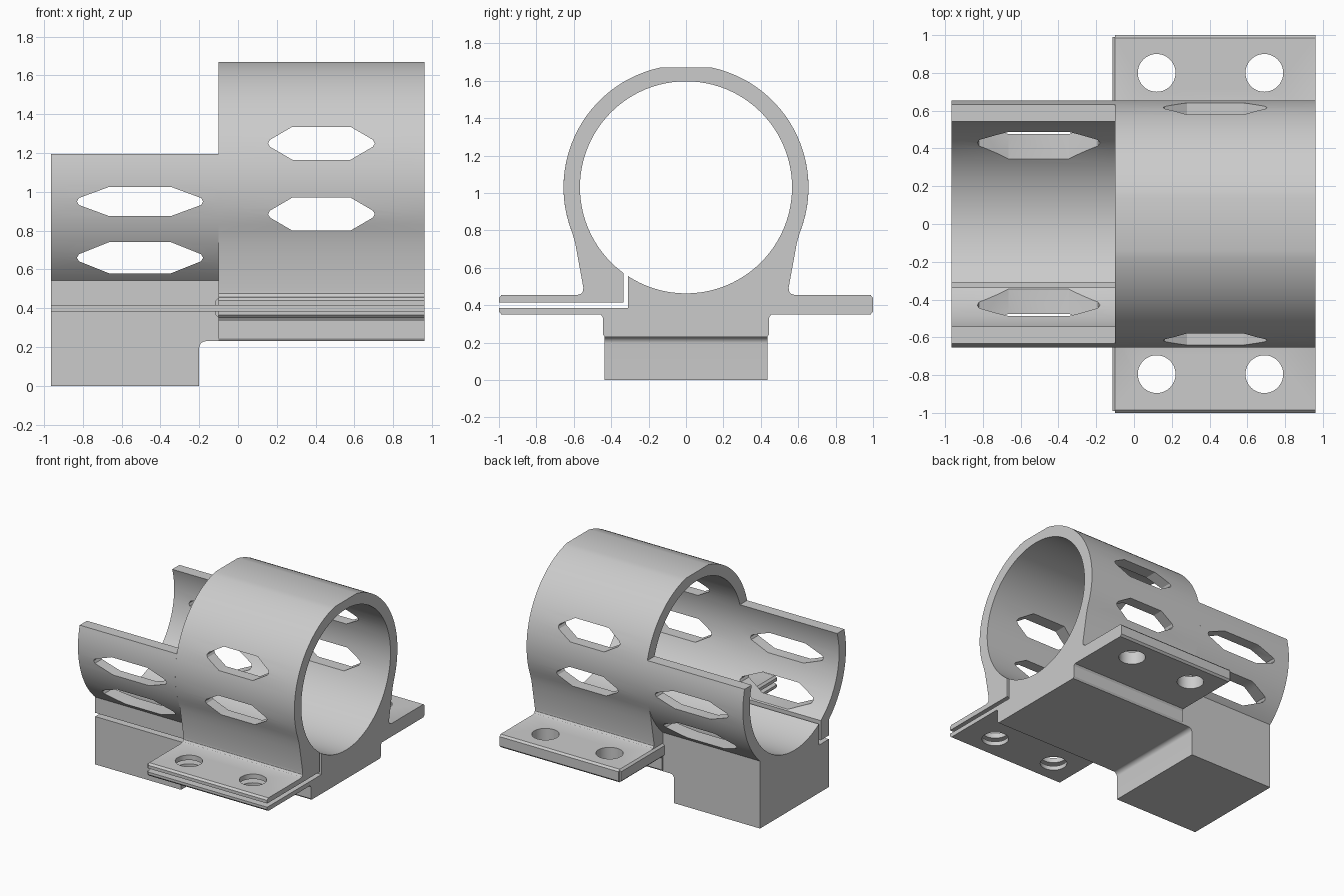
import bpy, bmesh
from math import sin, cos, asin, pi, sqrt

if "Cube" in bpy.data.objects:
    bpy.data.objects.remove(bpy.data.objects["Cube"])

# One plain grey material
grey = bpy.data.materials.new("light grey")
grey.use_nodes = True
grey.diffuse_color = (0.6, 0.6, 0.6, 1)
grey.node_tree.nodes["Principled BSDF"].inputs["Base Color"].default_value = (0.6, 0.6, 0.6, 1)

CENTRE, BORE, OUTER = 1.03, 0.567, 0.655      # tube axis height and radii
LEFT, STEP, RIGHT = -0.965, -0.1, 0.96        # tube ends and the step between halves
BLOCK = 0.437                                 # half depth of the base block


def prism(name, points, axis, start, end):
    """Extrude a closed 2D outline along an axis."""
    place = {"X": lambda u, v, t: (t, u, v),
             "Y": lambda u, v, t: (u, t, v),
             "Z": lambda u, v, t: (u, v, t)}[axis]
    bm = bmesh.new()
    rings = [[bm.verts.new(place(u, v, t)) for u, v in points] for t in (start, end)]
    n = len(points)
    for ring in rings:
        bm.faces.new(ring)
    for i in range(n):
        j = (i + 1) % n
        bm.faces.new((rings[0][i], rings[0][j], rings[1][j], rings[1][i]))
    bmesh.ops.recalc_face_normals(bm, faces=bm.faces)
    mesh = bpy.data.meshes.new(name)
    bm.to_mesh(mesh)
    bm.free()
    mesh.materials.append(grey)
    obj = bpy.data.objects.new(name, mesh)
    bpy.context.collection.objects.link(obj)
    return obj


def activate(obj):
    bpy.ops.object.select_all(action="DESELECT")
    obj.select_set(True)
    bpy.context.view_layer.objects.active = obj


def cut(obj, points, axis, start, end):
    """Subtract an extruded outline from an object."""
    cutter = prism("cutter", points, axis, start, end)
    cutter.hide_render = True
    mod = obj.modifiers.new("cut", "BOOLEAN")
    mod.operation, mod.solver, mod.object = "DIFFERENCE", "EXACT", cutter
    activate(obj)
    bpy.ops.object.modifier_apply(modifier=mod.name)
    bpy.data.objects.remove(cutter)


def arc(cu, cv, r, a, b, steps):
    return [(cu + r * cos(a + (b - a) * i / steps), cv + r * sin(a + (b - a) * i / steps))
            for i in range(steps + 1)]


def circle(cu, cv, r, n):
    return arc(cu, cv, r, 0, 2 * pi, n)[:-1]


def mirrored(half):
    return half + [(-u, v) for u, v in reversed(half)]


def slot(x0, x1, taper, z0, z1):
    """Elongated hexagon with blunted tips."""
    mid, tip = (z0 + z1) / 2, 0.018
    return [(x0 + taper, z0), (x1 - taper, z0), (x1 - 0.01, mid - tip), (x1, mid),
            (x1 - 0.01, mid + tip), (x1 - taper, z1), (x0 + taper, z1),
            (x0 + 0.01, mid + tip), (x0, mid), (x0 + 0.01, mid - tip)]


SLIT = [(-1.1, 0.385), (-0.31, 0.385), (-0.31, 0.65),
        (-0.335, 0.65), (-0.335, 0.415), (-1.1, 0.415)]


def bore_and_slit(obj):
    cut(obj, circle(0, CENTRE, BORE, 96), "X", -1.2, 1.2)
    cut(obj, SLIT, "X", -1.2, 1.2)


def angle_at(z):
    return asin((z - CENTRE) / OUTER)


# Closed clamp half: tube, side gussets, bolt flanges and underside
half = [(0.435, 0.23), (0.445, 0.245), (0.445, 0.335), (0.455, 0.35),
        (0.985, 0.35), (1, 0.365), (1, 0.44), (0.985, 0.455),
        (0.58, 0.455), (0.56, 0.462), (0.55, 0.475), (0.549, 0.495),
        (0.583, 0.68), (0.593, 0.735)]
half += arc(0, CENTRE, OUTER, angle_at(0.79), angle_at(1.67), 26)
clamp = prism("clamp", mirrored(half), "X", STEP, RIGHT)
bore_and_slit(clamp)
for low, high in ((0.80, 0.97), (1.165, 1.335)):
    cut(clamp, slot(0.155, 0.705, 0.125, low, high), "Y", -1.2, 1.2)
for x in (0.12, 0.69):
    for y in (-0.795, 0.8):
        cut(clamp, circle(x, y, 0.1, 40), "Z", 0.2, 0.6)

# Open cradle half with the foot block beneath it
waist = CENTRE - sqrt(OUTER ** 2 - BLOCK ** 2)
half = [(BLOCK, 0)] + arc(0, CENTRE, OUTER, angle_at(waist), angle_at(1.195), 22)
cradle = prism("cradle", mirrored(half), "X", LEFT, STEP)
bore_and_slit(cradle)
for low, high in ((0.58, 0.74), (0.875, 1.025)):
    cut(cradle, slot(-0.83, -0.18, 0.165, low, high), "Y", -1.2, 1.2)
# Undercut with a rounded inner corner
undercut = [(-0.2, -0.1), (0, -0.1), (0, 0.23)] + arc(-0.165, 0.195, 0.035, pi / 2, pi, 8)
cut(cradle, undercut, "Y", -1.2, 1.2)

# Bevelled lips on the inner ends of the flanges
lip = [(STEP, 0.35), (-0.115, 0.365), (-0.115, 0.44), (STEP, 0.455)]
back_lip = prism("back_flange_lip", lip, "Y", BLOCK, 0.99)
front_lip = prism("front_flange_lip", lip, "Y", -0.99, -BLOCK)
cut(front_lip, SLIT, "X", -1.2, 1.2)

for obj in (clamp, cradle, back_lip, front_lip):
    activate(obj)
    bpy.ops.object.shade_smooth_by_angle(angle=pi / 6)
